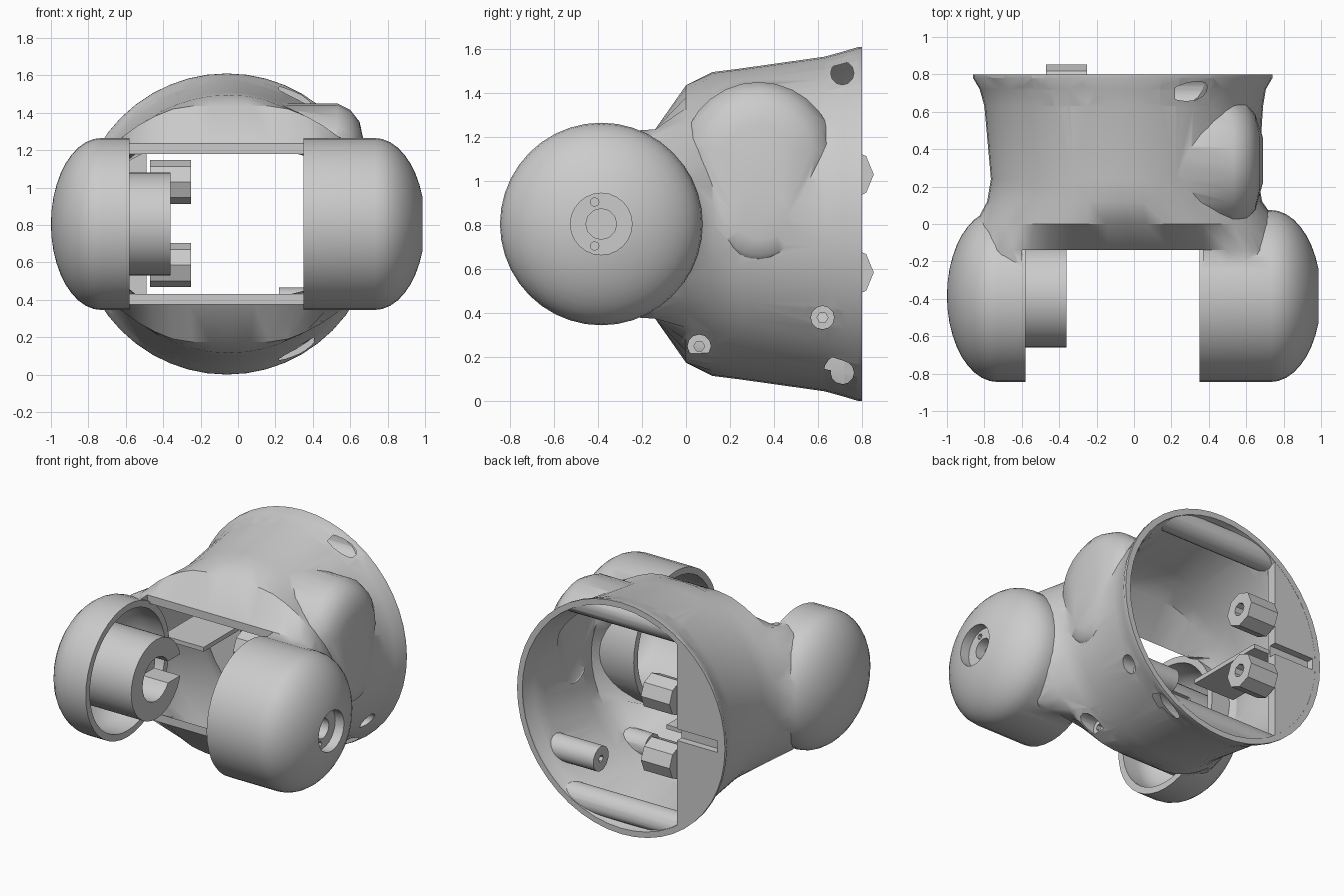
import bpy, bmesh
from math import sin, cos, pi

cube = bpy.data.objects.get("Cube")
if cube:
    bpy.data.objects.remove(cube, do_unlink=True)

grey = bpy.data.materials.new("plain grey")
grey.use_nodes = True
GREY = (0.6, 0.6, 0.6, 1)
grey.diffuse_color = GREY
grey.node_tree.nodes["Principled BSDF"].inputs["Base Color"].default_value = GREY

MID_Z = 0.805     # height of the main axis
CUP_Y = -0.385    # pivot axis of the two cups


def finish(bm, name):
    bmesh.ops.recalc_face_normals(bm, faces=bm.faces[:])
    mesh = bpy.data.meshes.new(name)
    bm.to_mesh(mesh)
    bm.free()
    mesh.materials.append(grey)
    obj = bpy.data.objects.new(name, mesh)
    bpy.context.collection.objects.link(obj)
    return obj


def loft(name, rings, hull=False):
    """Closed solid through equal rings of points."""
    bm = bmesh.new()
    loops = [[bm.verts.new(p) for p in ring] for ring in rings]
    if hull:
        bmesh.ops.convex_hull(bm, input=bm.verts[:])
    else:
        for a, b in zip(loops, loops[1:]):
            for i in range(len(a)):
                j = (i + 1) % len(a)
                bm.faces.new((a[i], a[j], b[j], b[i]))
        bm.faces.new(loops[0])
        bm.faces.new(loops[-1])
    return finish(bm, name)


def x_rings(profile, y, z, n=40):
    """Circles of (x, radius) around an axis along x."""
    return [[(x, y + r * cos(2 * pi * i / n), z + r * sin(2 * pi * i / n))
             for i in range(n)] for x, r in profile]


def rod(name, x0, x1, y, z, r, n=16):
    return loft(name, x_rings([(x0, r), (x1, r)], y, z, n))


def box(name, x0, x1, y0, y1, z0, z1):
    return loft(name, [[(x, y0, z0), (x, y1, z0), (x, y1, z1), (x, y0, z1)]
                       for x in (x0, x1)])


def body(name, sections, n=48):
    """Ellipses along y, cut flat above and below the given half height."""
    rings = []
    for y, cx, rx, rz, flat in sections:
        rings.append([(cx + rx * cos(2 * pi * i / n), y,
                       MID_Z + max(-flat, min(flat, rz * sin(2 * pi * i / n))))
                      for i in range(n)])
    return loft(name, rings)


def combine(target, tool, op, keep=False):
    mod = target.modifiers.new("combine", 'BOOLEAN')
    mod.operation, mod.object, mod.solver = op, tool, 'EXACT'
    bpy.context.view_layer.objects.active = target
    bpy.ops.object.modifier_apply(modifier=mod.name)
    if not keep:
        bpy.data.objects.remove(tool, do_unlink=True)


def cut(target, tool):
    combine(target, tool, 'DIFFERENCE')


def add(target, tool):
    combine(target, tool, 'UNION')


def dome(side, start, shoulder, depth, r):
    """Cylinder with an elliptical dome end."""
    pts = [(side * start, r)]
    steps = 10
    for k in range(steps + 1):
        t = min(k / steps, 0.985) * pi / 2
        pts.append((side * (shoulder + depth * sin(t)), r * cos(t)))
    return pts


def bulge(name, inset):
    """Rounded swelling on the left of the body, narrower at its foot."""
    rings = []
    for y, z, r, end in ((0.33, 1.10, 0.35, 0.67), (0.34, 0.85, 0.26, 0.69)):
        r, end = r - inset, end - inset
        prof = [(0.15, r), (end - 0.14, r), (end - 0.07, r * 0.9),
                (end - 0.02, r * 0.72), (end, r * 0.45)]
        rings += x_rings(prof, y, z, 28)
    return loft(name, rings, hull=True)


# Flared round body
outer = [(-0.30, 0, 0.82, 0.66, 0.42), (-0.14, -0.03, 0.87, 0.66, 0.43),
         (0.0, -0.04, 0.81, 0.665, 0.63), (0.12, -0.05, 0.735, 0.69, 0.69),
         (0.24, -0.05, 0.715, 0.705, 0.71), (0.63, -0.055, 0.745, 0.76, 0.76),
         (0.72, -0.06, 0.765, 0.785, 0.79), (0.78, -0.06, 0.80, 0.803, 0.81),
         (0.80, -0.06, 0.80, 0.805, 0.81)]
housing = body("housing", outer)
body_form = body("body_form", outer)
add(housing, bulge("bulge", 0))

# Hollow interior with a square front opening
inner = [(-0.4, -0.115, 0.50, 1.5, 0.375), (-0.14, -0.115, 0.50, 1.5, 0.375),
         (0.02, -0.06, 0.64, 0.64, 0.58)]
inner += [(y, cx, rx - 0.04, rz - 0.04, rz) for y, cx, rx, rz, _ in outer[3:]]
inner.append((0.9,) + inner[-1][1:])
cut(housing, body("body_cavity", inner))
cut(housing, bulge("bulge_cavity", 0.045))
cut(housing, box("front_gap", -0.60, 0.37, -0.6, -0.14, -0.2, 1.8))

# Two domed cups facing each other
for side, start in ((1, 0.35), (-1, 0.58)):
    add(housing, loft("cup", x_rings(dome(side, start, 0.73, 0.27, 0.46), CUP_Y, MID_Z)))
for side, start in ((1, 0.33), (-1, 0.56)):
    cut(housing, loft("cup_cavity", x_rings(dome(side, start, 0.69, 0.25, 0.415), CUP_Y, MID_Z)))

# Pivot socket in the left cup
seat = rod("pivot_seat", 0.85, 0.95, CUP_Y, MID_Z, 0.17, 24)
add(housing, seat)
cut(housing, rod("pivot_recess", 0.92, 1.1, CUP_Y, MID_Z, 0.14, 24))
cut(housing, rod("pivot_hole", 0.7, 1.1, CUP_Y, MID_Z, 0.07, 12))
for dz in (-0.1, 0.1):
    cut(housing, rod("pin_hole", 0.8, 1.1, CUP_Y - 0.03, MID_Z + dz, 0.02, 8))

# Screw bosses, trimmed to the body, with recessed holes
screws = [(0.71, 1.49, -0.55, 0.22), (0.71, 0.13, -0.55, 0.22),
          (0.62, 0.38, 0.22, 0.48), (0.06, 0.25, 0.22, 0.34)]
for y, z, x0, recess in screws:
    boss = rod("boss", x0, 0.9, y, z, 0.085)
    combine(boss, body_form, 'INTERSECT', keep=True)
    add(housing, boss)
for y, z, x0, recess in screws:
    cut(housing, rod("screw_recess", recess, 1.1, y, z, 0.053, 12))
    cut(housing, rod("screw_hole", 0.15, 1.1, y, z, 0.025, 6))

# Flat end plate on the right of the rear rim, with a channel
plate = box("end_plate", -1.0, -0.49, 0.73, 0.799, -0.1, 1.8)
combine(plate, body_form, 'INTERSECT')
cut(plate, box("channel", -0.80, -0.4, 0.75, 0.9, 0.765, 0.845))
add(housing, plate)

# Rear fixing posts
for i, z in enumerate((0.585, 1.03)):
    post = rod("rear_post_%d" % (i + 1), -0.47, -0.25, 0.735, z, 0.118, 8)
    cut(post, rod("post_hole", -0.4, -0.1, 0.735, z, 0.045, 8))

# Thin stiffening rib
box("inner_rib", -0.69, -0.37, 0.15, 0.74, 0.79, 0.82)

# Hub ring in the right cup, split towards the back
hub = rod("hub_ring", -0.93, -0.36, CUP_Y, MID_Z, 0.275, 32)
cut(hub, rod("hub_bore", -0.85, -0.2, CUP_Y, MID_Z, 0.15, 24))
cut(hub, box("hub_split", -0.56, -0.2, CUP_Y, 0.1, 0.73, 0.88))

# Smooth shading with crisp edges
bpy.ops.object.select_all(action='DESELECT')
for obj in bpy.context.scene.objects:
    if obj.type == 'MESH' and grey.name in obj.data.materials:
        obj.select_set(True)
        bpy.context.view_layer.objects.active = obj
bpy.ops.object.shade_smooth_by_angle(angle=0.55)
